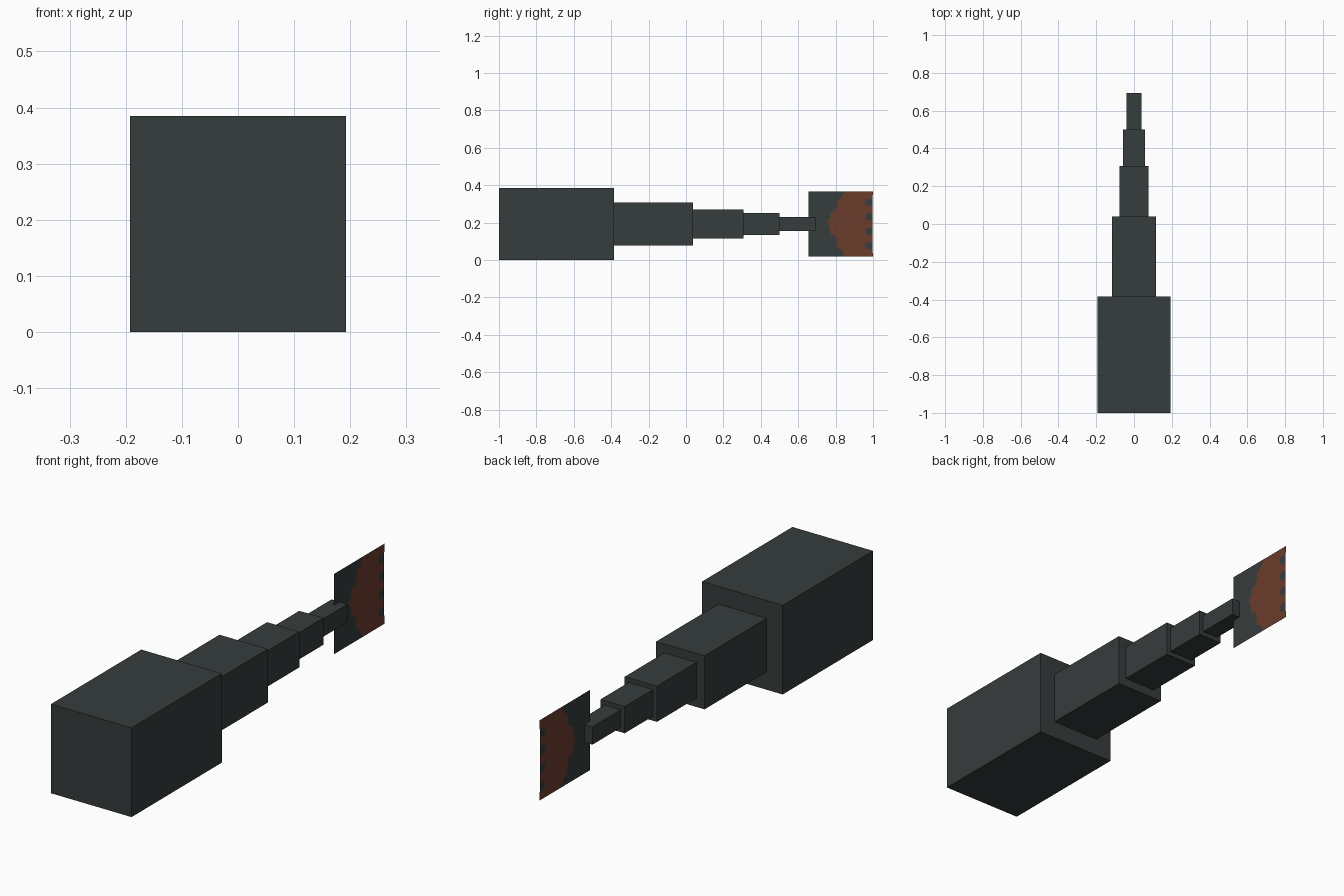
import bpy, bmesh, math

cube = bpy.data.objects.get("Cube")
if cube:
    bpy.data.objects.remove(cube, do_unlink=True)

U = 1 / 26          # modelling unit: the whole length is 52 units
MID = 5             # height of the centre line, in units


def make_material(name, srgb):
    lin = [((c / 255 + 0.055) / 1.055) ** 2.4 for c in srgb] + [1.0]
    mat = bpy.data.materials.new(name)
    mat.use_nodes = True
    mat.diffuse_color = lin
    mat.node_tree.nodes["Principled BSDF"].inputs["Base Color"].default_value = lin
    return mat


slate = make_material("dark slate", (54, 60, 60))
rust = make_material("rust red", (108, 60, 45))


def add_object(name, bm, materials):
    mesh = bpy.data.meshes.new(name)
    bm.to_mesh(mesh)
    bm.free()
    for mat in materials:
        mesh.materials.append(mat)
    obj = bpy.data.objects.new(name, mesh)
    bpy.context.collection.objects.link(obj)
    return obj


def add_block(name, width, start, length):
    """Square-section block centred on the long axis."""
    bm = bmesh.new()
    bmesh.ops.create_cube(bm, size=1)
    for v in bm.verts:
        v.co.x *= width * U
        v.co.y = (start + (v.co.y + 0.5) * length) * U
        v.co.z = (MID + v.co.z * width) * U
    add_object(name, bm, [slate])


# Body and tapering tail segments, end to end
start = -26
for name, width, length in [("body", 10, 16), ("tail_base", 6, 11),
                            ("tail_middle", 4, 7), ("tail_rear", 3, 5),
                            ("tail_tip", 2, 5)]:
    add_block(name, width, start, length)
    start += length

# Upright tail fin: a flat 9 x 9 sheet divided into coloured faces
FIN, FIN_START, FIN_TOP = 9, 17, 9.5

# Ragged colour border, as (distance back, distance down)
border = [(5.07, 0), (4.9, 0.4), (4.6, 0.9), (4.05, 1.15), (4.0, 1.9),
          (3.8, 2.6), (3.1, 2.9), (3.05, 3.6), (2.6, 4.2), (2.95, 5.0),
          (3.1, 5.9), (3.8, 6.1), (3.95, 7.3), (4.1, 7.9), (4.7, 8.1),
          (4.9, 8.7), (5.07, 9)]


def spot(down):
    """Round spot cut off by the rear edge, from its top end to its bottom end."""
    r = 0.55
    angles = [math.radians(35 + 290 * i / 8) for i in range(9)]
    return [(FIN - r + r * math.cos(a), down - r * math.sin(a)) for a in angles]


spots = [spot(d) for d in (1.5, 3.5, 5.5, 7.5)]
rear_edge = [(FIN, 0)] + [p for s in spots for p in s] + [(FIN, FIN)]

bm = bmesh.new()


def fin_face(points, index):
    verts = [bm.verts.new((0, (FIN_START + a) * U, (FIN_TOP - d) * U))
             for a, d in points]
    bm.faces.new(verts).material_index = index


fin_face([(0, FIN), (0, 0)] + border, 0)            # front part
fin_face(border[::-1] + rear_edge, 1)               # coloured rear part
for s in spots:                                     # spots on the rear edge
    fin_face(s[::-1], 0)
bmesh.ops.remove_doubles(bm, verts=bm.verts, dist=1e-5)
bmesh.ops.recalc_face_normals(bm, faces=bm.faces)
bmesh.ops.triangulate(bm, faces=bm.faces)
add_object("tail_fin", bm, [slate, rust])
